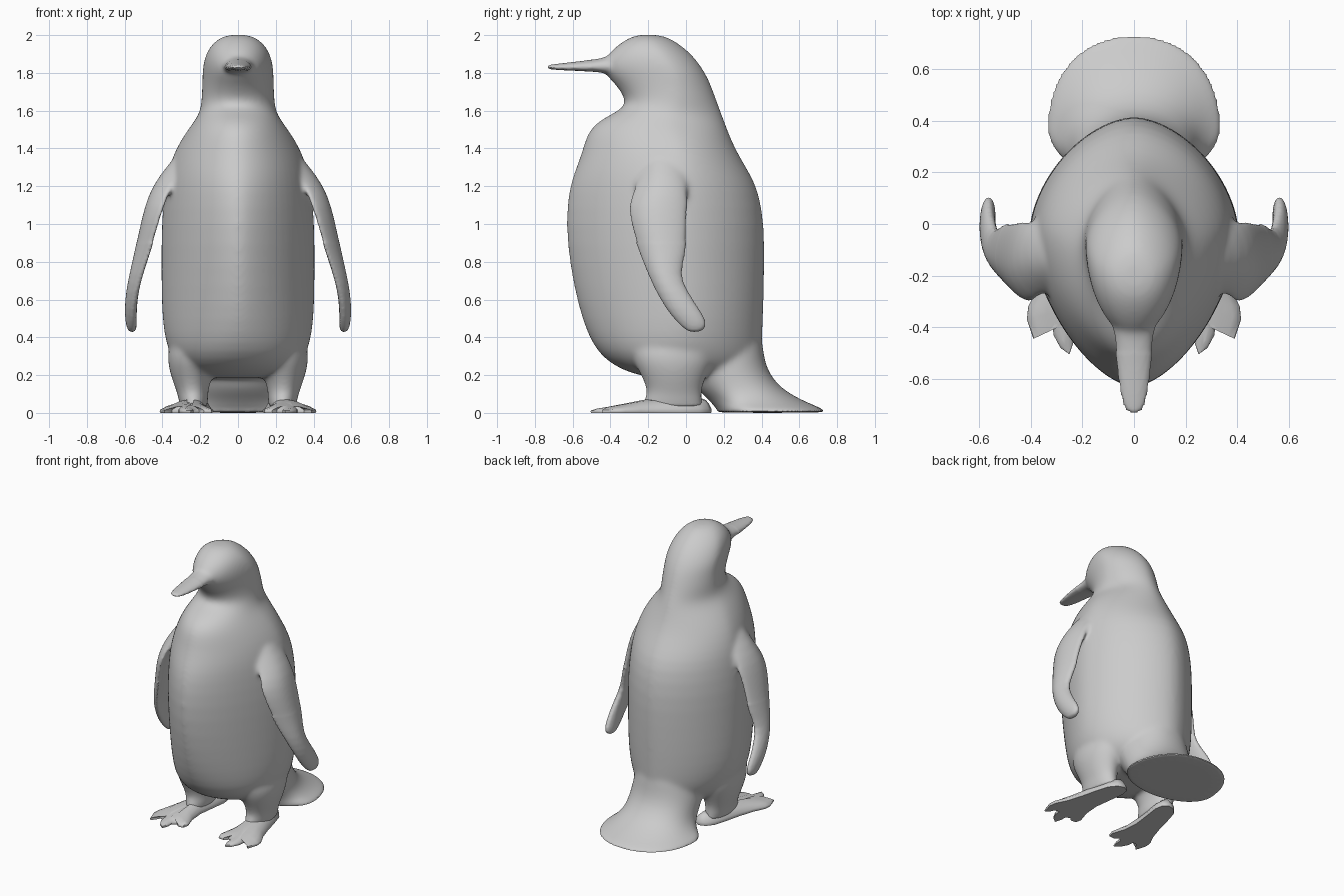
import bpy, bmesh
from math import cos, sin, pi, copysign

N = 32


def ring(z, y0, y1, hw, mid=0.5, front=2.0, back=2.0, x=0.0, curl=0.0):
    """Egg-shaped horizontal section: y0 front, y1 back, widest at fraction mid."""
    cy = y0 + (y1 - y0) * mid
    pts = []
    for i in range(N):
        a = 2 * pi * i / N
        c, s = cos(a), sin(a)
        e = 2 / (back if s > 0 else front)
        px = copysign(abs(c) ** e, c) * hw
        t = copysign(abs(s) ** e, s)
        py = cy + t * ((y1 - cy) if s > 0 else (cy - y0))
        pts.append((x + px - curl * t * t * (1 if s < 0 else 0.3), py, z))
    return pts


def activate(ob, angle):
    bpy.ops.object.select_all(action='DESELECT')
    ob.select_set(True)
    bpy.context.view_layer.objects.active = ob
    bpy.ops.object.shade_smooth_by_angle(angle=angle * pi / 180)


def loft(name, rings, mirror=False, subsurf=True, angle=60):
    bm = bmesh.new()
    vs = [[bm.verts.new(p) for p in r] for r in rings]
    n = len(vs[0])
    for a, b in zip(vs, vs[1:]):
        for i in range(n):
            j = (i + 1) % n
            bm.faces.new((a[i], a[j], b[j], b[i]))
    bm.faces.new(vs[0])
    bm.faces.new(vs[-1])
    bmesh.ops.recalc_face_normals(bm, faces=bm.faces[:])
    me = bpy.data.meshes.new(name)
    bm.to_mesh(me)
    bm.free()
    ob = bpy.data.objects.new(name, me)
    bpy.context.collection.objects.link(ob)
    activate(ob, angle)
    if mirror:
        ob.modifiers.new("mirror", 'MIRROR').use_mirror_merge = False
    if subsurf:
        m = ob.modifiers.new("smooth", 'SUBSURF')
        m.levels = m.render_levels = 1
    return ob


def fuse(name, parts, voxel, passes, keep):
    """Merge overlapping parts into one skin and soften the joins, except where keep(co)."""
    dg = bpy.context.evaluated_depsgraph_get()
    bm = bmesh.new()
    for p in parts:
        ev = p.evaluated_get(dg)
        bm.from_mesh(ev.to_mesh())
        ev.to_mesh_clear()
    me = bpy.data.meshes.new(name)
    bm.to_mesh(me)
    bm.free()
    for p in parts:
        bpy.data.objects.remove(p)
    ob = bpy.data.objects.new(name, me)
    bpy.context.collection.objects.link(ob)
    activate(ob, 50)
    m = ob.modifiers.new("skin", 'REMESH')
    m.mode, m.voxel_size = 'VOXEL', voxel
    bpy.ops.object.modifier_apply(modifier=m.name)
    bm = bmesh.new()
    bm.from_mesh(ob.data)
    soft = [v for v in bm.verts if not keep(v.co)]
    for _ in range(passes):
        bmesh.ops.smooth_vert(bm, verts=soft, factor=0.5,
                              use_axis_x=True, use_axis_y=True, use_axis_z=True)
    bm.to_mesh(ob.data)
    bm.free()
    ob.name = name
    activate(ob, 50)
    return ob


# Head, neck and torso: z, front y, back y, half width, widest fraction, front exponent
torso_rings = [
    (2.003, -0.25, -0.15, 0.045, 0.5, 2), (1.988, -0.30, -0.09, 0.095, 0.5, 2),
    (1.95, -0.36, -0.03, 0.142, 0.55, 2), (1.90, -0.415, 0.03, 0.172, 0.6, 1.9),
    (1.84, -0.455, 0.078, 0.187, 0.65, 1.8), (1.79, -0.43, 0.108, 0.19, 0.65, 1.8),
    (1.74, -0.375, 0.132, 0.19, 0.6, 1.9), (1.67, -0.325, 0.158, 0.193, 0.55, 2),
    (1.62, -0.32, 0.176, 0.197, 0.5, 2.1), (1.575, -0.41, 0.194, 0.212, 0.5, 2),
    (1.53, -0.485, 0.21, 0.243, 0.55, 1.9), (1.47, -0.53, 0.232, 0.288, 0.6, 1.85),
    (1.38, -0.553, 0.272, 0.34, 0.61, 1.8), (1.28, -0.592, 0.333, 0.373, 0.6, 1.75),
    (1.18, -0.626, 0.387, 0.392, 0.58, 1.65), (1.00, -0.642, 0.418, 0.408, 0.57, 1.6),
    (0.78, -0.62, 0.418, 0.409, 0.56, 1.6), (0.56, -0.573, 0.413, 0.407, 0.55, 1.65),
    (0.42, -0.525, 0.407, 0.395, 0.53, 1.75), (0.32, -0.47, 0.403, 0.368, 0.5, 1.9),
    (0.25, -0.385, 0.385, 0.32, 0.47, 2), (0.205, -0.28, 0.33, 0.26, 0.45, 2),
    (0.18, -0.15, 0.25, 0.17, 0.5, 2),
]
torso = loft("torso", [ring(z, a, b, w, m, f, 1.72) for z, a, b, w, m, f in torso_rings])

# Tail flaring onto the ground
tail_rings = [
    (0.50, 0.0, 0.37, 0.16, 0.4), (0.40, 0.0, 0.404, 0.21, 0.4),
    (0.30, 0.0, 0.412, 0.24, 0.4), (0.21, 0.01, 0.438, 0.245, 0.45),
    (0.13, 0.05, 0.505, 0.243, 0.45),
    (0.08, 0.11, 0.59, 0.262, 0.42), (0.045, 0.14, 0.668, 0.297, 0.4),
    (0.022, 0.16, 0.724, 0.332, 0.37), (0.008, 0.165, 0.735, 0.338, 0.37),
    (0.0, 0.17, 0.728, 0.332, 0.37),
]
tail = loft("tail", [ring(z, a, b, w, m, 2, 2.15) for z, a, b, w, m in tail_rings])

# Beak, lofted forward: y, bottom z, top z, half width
beak_rings = [
    (-0.36, 1.79, 1.90, 0.085), (-0.42, 1.796, 1.887, 0.082), (-0.46, 1.803, 1.876, 0.077),
    (-0.55, 1.81, 1.863, 0.067), (-0.64, 1.813, 1.853, 0.057),
    (-0.70, 1.817, 1.846, 0.044), (-0.725, 1.82, 1.842, 0.029), (-0.733, 1.824, 1.838, 0.014),
]
beak = loft("beak", [[(x, y, zz) for x, zz, _ in ring(0, z0, z1, w, 0.35)]
                     for y, z0, z1, w in beak_rings])

# Flippers: z, front y, back y, centre x, half thickness, inward curl of the front edge
flipper_rings = [
    (1.45, -0.20, -0.06, 0.215, 0.03, 0.02), (1.32, -0.23, -0.01, 0.325, 0.045, 0.04),
    (1.20, -0.27, 0.01, 0.41, 0.045, 0.055), (1.10, -0.318, 0.014, 0.455, 0.038, 0.06),
    (0.97, -0.29, 0.008, 0.488, 0.035, 0.055), (0.84, -0.245, 0.0, 0.517, 0.034, 0.045),
    (0.73, -0.2, -0.035, 0.543, 0.033, 0.03), (0.64, -0.158, 0.01, 0.56, 0.033, 0.02),
    (0.55, -0.105, 0.07, 0.569, 0.032, 0.012), (0.48, -0.05, 0.112, 0.566, 0.03, 0.008),
    (0.443, -0.005, 0.1, 0.562, 0.024, 0.0), (0.428, 0.015, 0.07, 0.56, 0.014, 0.0),
]
flippers = loft("flippers", [ring(z, a, b, w, x=x, curl=c)
                             for z, a, b, x, w, c in flipper_rings], mirror=True)

# Legs: z, front y, back y, centre x, half width
leg_rings = [
    (0.42, -0.30, 0.18, 0.22, 0.13), (0.30, -0.295, 0.16, 0.24, 0.138),
    (0.22, -0.25, 0.12, 0.245, 0.118), (0.15, -0.215, 0.09, 0.245, 0.095),
    (0.10, -0.205, 0.08, 0.24, 0.08), (0.06, -0.23, 0.09, 0.235, 0.078),
    (0.02, -0.23, 0.09, 0.235, 0.07),
]
legs = loft("legs", [ring(z, a, b, w, x=x) for z, a, b, x, w in leg_rings], mirror=True)

# One continuous skin; thin rims of tail, beak and flippers keep their shape
fuse("body", [torso, tail, beak, flippers, legs], 0.01, 16,
     lambda p: p.z < 0.045 or (p.z > 1.7 and p.y < -0.5) or (p.z < 0.9 and abs(p.x) > 0.44))

# Feet: outline with three toes, raised into a low dome
outline = [(0.19, 0.135), (0.24, 0.12), (0.28, 0.07), (0.31, -0.03), (0.335, -0.13),
           (0.37, -0.24), (0.41, -0.32), (0.415, -0.37), (0.39, -0.445), (0.365, -0.42),
           (0.35, -0.39), (0.315, -0.385), (0.312, -0.43), (0.285, -0.48), (0.25, -0.505),
           (0.235, -0.46), (0.235, -0.42), (0.205, -0.40), (0.18, -0.425), (0.14, -0.42),
           (0.13, -0.38), (0.16, -0.29), (0.17, -0.18), (0.155, -0.06), (0.14, 0.05),
           (0.15, 0.11)]


def foot_ring(k, lift, base=0.0):
    pts = []
    for x, y in outline:
        mx = 0.21 + (0.13 - y) * 0.11
        ny = -0.17 + (y + 0.17) * (1 - (1 - k) * 0.2)
        h = 0.025 + 0.05 * min(1, max(0, (y + 0.5) / 0.3))
        pts.append((mx + (x - mx) * k, ny, base + lift * h))
    return pts


loft("feet", [foot_ring(0.97, 0), foot_ring(1, 0, 0.008), foot_ring(0.98, 0.2, 0.008),
              foot_ring(0.78, 0.65), foot_ring(0.5, 0.9), foot_ring(0.2, 1.0)],
     mirror=True, subsurf=False, angle=50)
